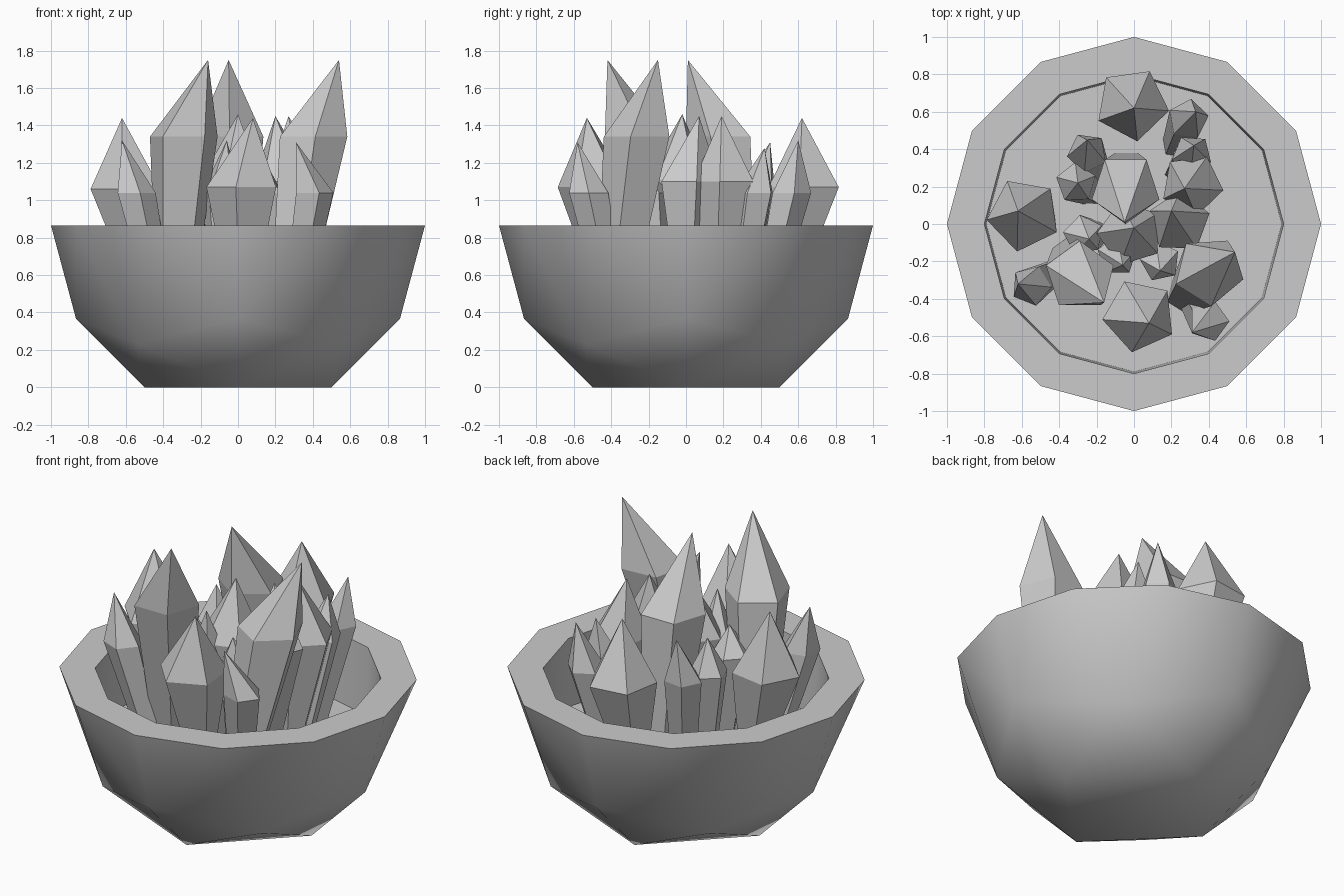
import bpy, bmesh, math

if "Cube" in bpy.data.objects:
    bpy.data.objects.remove(bpy.data.objects["Cube"])

RIM, FLOOR = 0.866, 0.45


def finish(bm, name):
    bmesh.ops.recalc_face_normals(bm, faces=bm.faces)
    mesh = bpy.data.meshes.new(name)
    bm.to_mesh(mesh)
    bm.free()
    obj = bpy.data.objects.new(name, mesh)
    bpy.context.collection.objects.link(obj)
    return obj


def ring(bm, n, r, z, cx=0, cy=0, start=0):
    return [bm.verts.new((cx + r * math.cos(start + math.tau * i / n),
                          cy + r * math.sin(start + math.tau * i / n), z))
            for i in range(n)]


def bridge(bm, a, b):
    n = len(a)
    for i in range(n):
        bm.faces.new((a[i], a[(i + 1) % n], b[(i + 1) % n], b[i]))


# Bowl: faceted half sphere with a twelve-sided rim and a square foot
bm = bmesh.new()
rim = ring(bm, 12, 1, RIM)
axis = ring(bm, 4, 0.866, 0.366)
diag = ring(bm, 4, 0.766, 0.232, start=math.pi / 4)
foot = ring(bm, 4, 0.5, 0)
for k in range(4):
    r0, r1, r2, r3 = (rim[(3 * k + j) % 12] for j in range(4))
    c, d, e = axis[k], diag[k], axis[(k + 1) % 4]
    f, g = foot[k], foot[(k + 1) % 4]
    for tri in ((r0, c, r1), (r1, c, d), (r1, d, r2), (r2, d, e),
                (r2, e, r3), (c, f, d), (d, f, g), (d, g, e)):
        bm.faces.new(tri)
bm.faces.new(foot)
# Rim lip, inner wall and floor
lip = ring(bm, 12, 0.8, RIM)
floor = ring(bm, 12, 0.79, FLOOR)
bridge(bm, rim, lip)
bridge(bm, lip, floor)
bm.faces.new(floor)
bowl = finish(bm, "bowl")
bpy.context.view_layer.objects.active = bowl
bowl.select_set(True)
bpy.ops.object.shade_smooth_by_angle(angle=math.radians(30))
bowl.select_set(False)


def crystal(name, tip, mid, radius, base, base_r, turn):
    """Five-sided column widening to a shoulder, then a pointed tip."""
    bm = bmesh.new()
    a = math.radians(turn)
    low = ring(bm, 5, base_r, FLOOR - 0.02, *base, start=a)
    top = ring(bm, 5, radius, mid[2], mid[0], mid[1], start=a)
    bridge(bm, low, top)
    bm.faces.new(low)
    point = bm.verts.new(tip)
    for i in range(5):
        bm.faces.new((top[i], top[(i + 1) % 5], point))
    finish(bm, name)


# Tall crystals: tip, shoulder centre, base centre, turn
tall = [
    ((-0.16, -0.42, 1.75), (-0.29, -0.28), (-0.34, -0.16), 162),
    ((0.54, -0.15, 1.75), (0.40, -0.25), (0.27, -0.38), 202),
    ((-0.05, 0.01, 1.75), (-0.045, 0.19), (-0.04, 0.30), 54),
]
for i, (tip, m, b, t) in enumerate(tall):
    crystal(f"tall_crystal_{i + 1}", tip, (*m, 1.34), 0.19, b, 0.1, t)

# Medium crystals: tip, shoulder centre, shoulder height, radius, turn
medium = [
    ((0.00, 0.62, 1.44), (-0.01, 0.64), 1.07, 0.20, -10),
    ((-0.62, 0.07, 1.44), (-0.59, 0.05), 1.06, 0.20, 188),
    ((0.08, -0.53, 1.44), (0.03, -0.49), 1.07, 0.20, 186),
    ((0.00, -0.02, 1.46), (-0.02, -0.05), 1.11, 0.18, 180),
    ((0.20, 0.07, 1.45), (0.24, 0.01), 1.10, 0.17, 160),
    ((0.27, 0.19, 1.45), (0.31, 0.21), 1.10, 0.17, -10),
]
for i, (tip, m, z, r, t) in enumerate(medium):
    crystal(f"medium_crystal_{i + 1}", tip, (*m, z), r,
            (m[0] * 0.8, m[1] * 0.8), 0.06, t)

# Small crystals: tip, shoulder centre, turn
small = [
    ((0.31, -0.58, 1.31), (0.40, -0.52), 0),
    ((-0.62, -0.32, 1.32), (-0.55, -0.33), 140),
    ((0.33, 0.60, 1.32), (0.29, 0.56), 10),
    ((-0.25, 0.45, 1.31), (-0.25, 0.38), 190),
    ((-0.30, 0.22, 1.25), (-0.31, 0.22), 20),
    ((-0.06, -0.22, 1.32), (-0.09, -0.17), 90),
    ((0.32, 0.42, 1.28), (0.31, 0.37), 50),
    ((-0.24, -0.08, 1.20), (-0.27, -0.06), 100),
    ((0.14, -0.25, 1.22), (0.14, -0.20), 30),
]
for i, (tip, m, t) in enumerate(small):
    crystal(f"small_crystal_{i + 1}", tip, (*m, 1.04), 0.11,
            (m[0] * 0.75, m[1] * 0.75), 0.07, t)
